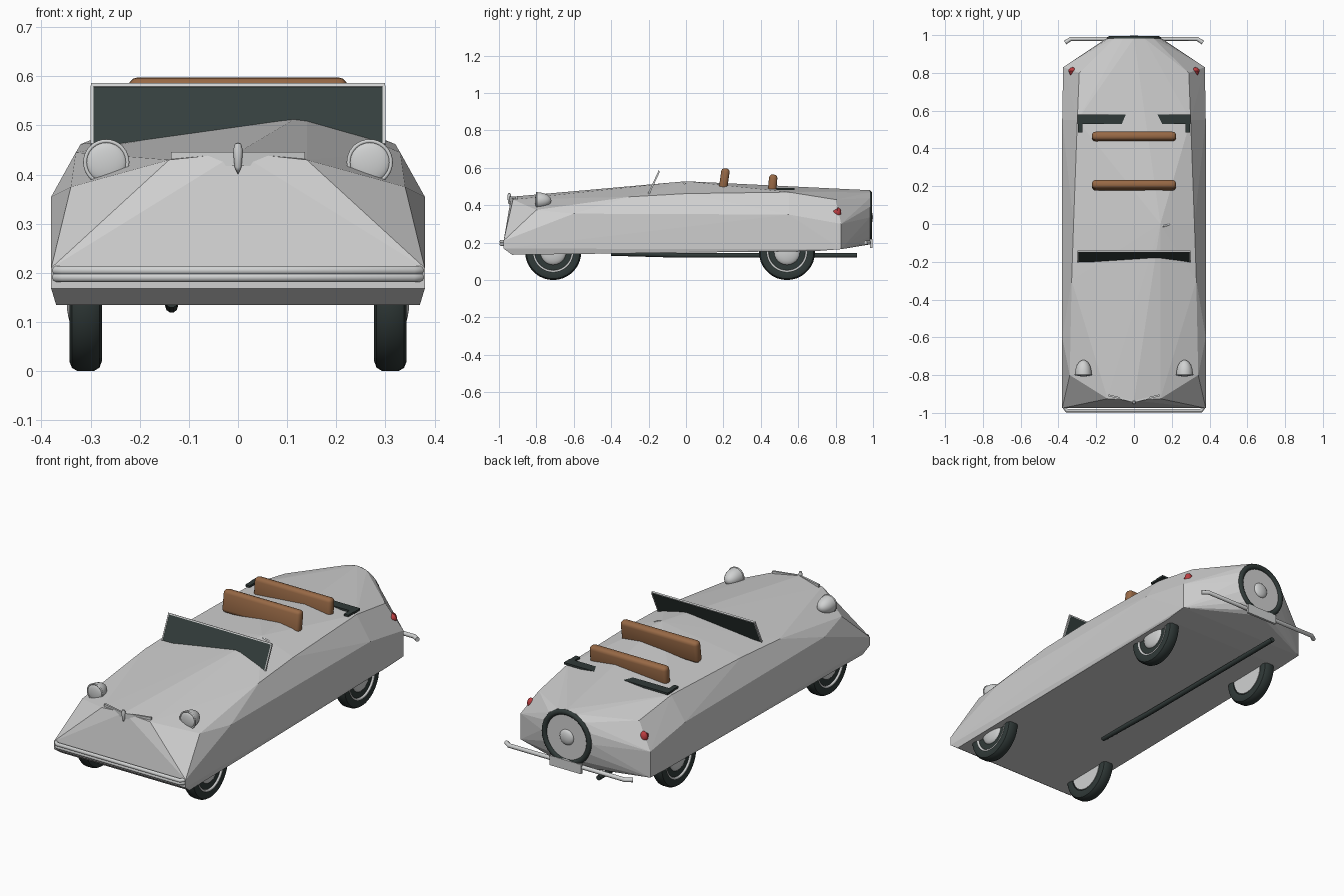
import bpy, bmesh, math
from mathutils import Vector

old = bpy.data.objects.get("Cube")
if old:
    bpy.data.objects.remove(old, do_unlink=True)


def material(name, r, g, b):
    m = bpy.data.materials.new(name)
    m.use_nodes = True
    m.diffuse_color = (r, g, b, 1)
    m.node_tree.nodes["Principled BSDF"].inputs["Base Color"].default_value = (r, g, b, 1)
    return m


PAINT = material("light grey paint", 0.63, 0.63, 0.63)
CHROME = material("pale chrome", 0.63, 0.64, 0.64)
GLASS = material("dark glass", 0.035, 0.05, 0.047)
RUBBER = material("dark rubber", 0.03, 0.042, 0.04)
LEATHER = material("brown leather", 0.31, 0.14, 0.06)
RED = material("red lens", 0.5, 0.045, 0.05)


def finish(name, bm, mat, smooth=True):
    bmesh.ops.recalc_face_normals(bm, faces=bm.faces)
    mesh = bpy.data.meshes.new(name)
    bm.to_mesh(mesh)
    bm.free()
    mesh.materials.append(mat)
    ob = bpy.data.objects.new(name, mesh)
    bpy.context.collection.objects.link(ob)
    if smooth:
        bpy.ops.object.select_all(action="DESELECT")
        bpy.context.view_layer.objects.active = ob
        ob.select_set(True)
        bpy.ops.object.shade_smooth_by_angle(angle=math.radians(35))
    return ob


def box(name, loc, size, mat, bevel=0, tilt=0):
    bm = bmesh.new()
    bmesh.ops.create_cube(bm, size=1)
    bmesh.ops.scale(bm, vec=size, verts=bm.verts)
    if bevel:
        bmesh.ops.bevel(bm, geom=bm.edges[:], offset=bevel, segments=3,
                        profile=0.5, affect="EDGES")
    ob = finish(name, bm, mat, bool(bevel))
    ob.location = loc
    ob.rotation_euler.x = math.radians(tilt)
    return ob


def lathe(name, profile, loc, axis, mat, closed=False, steps=36):
    """Spin (radius, height) points about an axis through loc."""
    bm = bmesh.new()
    vs = [bm.verts.new((r, 0, h)) for r, h in profile]
    for i in range(len(vs) - (0 if closed else 1)):
        bm.edges.new((vs[i], vs[(i + 1) % len(vs)]))
    bmesh.ops.spin(bm, geom=bm.verts[:] + bm.edges[:], cent=(0, 0, 0), axis=(0, 0, 1),
                   angle=math.tau, steps=steps, use_merge=True)
    bmesh.ops.remove_doubles(bm, verts=bm.verts, dist=1e-5)
    ob = finish(name, bm, mat)
    ob.rotation_euler = Vector(axis).to_track_quat("Z", "Y").to_euler()
    ob.location = loc
    return ob


def ring(name, radius, tube, loc, axis, mat, depth=None):
    depth = depth or tube
    prof = [(radius + tube * math.cos(k * math.tau / 12),
             depth * math.sin(k * math.tau / 12)) for k in range(12)]
    return lathe(name, prof, loc, axis, mat, closed=True)


def dome(name, radius, height, loc, axis, mat):
    prof = [(radius * math.cos(k * math.pi / 16), height * math.sin(k * math.pi / 16))
            for k in range(9)]
    return lathe(name, [(0, 0)] + prof, loc, axis, mat, steps=24)


def rod(name, pts, radius, mat):
    cu = bpy.data.curves.new(name, "CURVE")
    cu.dimensions = "3D"
    cu.bevel_depth = radius
    cu.bevel_resolution = 3
    cu.use_fill_caps = True
    sp = cu.splines.new("POLY")
    sp.points.add(len(pts) - 1)
    for p, co in zip(sp.points, pts):
        p.co = (*co, 1)
    cu.materials.append(mat)
    ob = bpy.data.objects.new(name, cu)
    bpy.context.collection.objects.link(ob)
    return ob


# Faceted body shell, wrapped around mirrored key points
half = [(.37, -.93, .135), (.38, -.975, .168), (.38, -.975, .21), (.14, -.925, .43),
        (.34, -.80, .375), (.38, -.60, .355), (.33, -.30, .445), (.32, 0, .462),
        (.30, .55, .47), (.38, .55, .35), (.375, .83, .30), (.375, .83, .165),
        (.29, .80, .43), (.37, .70, .155)]
points = [(s * x, y, z) for x, y, z in half for s in (1, -1)]
points += [(0, -.935, .445), (.14, 0, .528)]
SPARE_Z = .335
for k in range(16):
    a = k * math.tau / 16
    points.append((.145 * math.cos(a), .983, SPARE_Z + .145 * math.sin(a)))
bm = bmesh.new()
for p in points:
    bm.verts.new(p)
hull = bmesh.ops.convex_hull(bm, input=bm.verts[:])
bmesh.ops.delete(bm, geom=[v for v in bm.verts if not v.link_faces], context="VERTS")
finish("body_shell", bm, PAINT, smooth=False)

# Road wheels
TYRE = [(.105, -.028), (.13, -.033), (.143, -.028), (.15, -.016),
        (.15, .016), (.143, .028), (.13, .033), (.105, .028)]
for end, y in (("front", -.71), ("rear", .54)):
    for side, s in (("left", 1), ("right", -1)):
        tag = f"{end}_{side}"
        at = (s * .31, y, .15)
        out = (s, 0, 0)
        lathe(f"tyre_{tag}", TYRE, at, out, RUBBER, closed=True)
        lathe(f"wheel_disc_{tag}", [(0, -.02), (.107, -.02), (.107, .02), (0, .02)],
              at, out, RUBBER)
        ring(f"rim_{tag}", .104, .006, (s * .334, y, .15), out, CHROME)
        dome(f"hub_cap_{tag}", .07, .022, (s * .327, y, .15), out, CHROME)
        lathe(f"inner_disc_{tag}", [(0, 0), (.1, 0), (.1, .006), (0, .006)],
              (s * .289, y, .15), (-s, 0, 0), CHROME)

# Spare wheel at the tail
ring("spare_tyre", .129, .014, (0, .983, SPARE_Z), (0, 1, 0), RUBBER, depth=.012)
dome("spare_hub", .04, .016, (0, .983, SPARE_Z), (0, 1, 0), CHROME)

# Bumpers and number plate
for i, z in enumerate((.191, .205)):
    rod(f"front_bumper_{i}", [(-.37, -.97, z), (-.355, -.988, z),
                              (.355, -.988, z), (.37, -.97, z)], .010, CHROME)
rod("rear_bumper", [(-.365, .96, .20), (-.335, .98, .20),
                    (.335, .98, .20), (.365, .96, .20)], .011, CHROME)
box("number_plate", (0, .99, .195), (.18, .012, .05), CHROME)

# Windscreen
TILT = -25
for name, loc, size, mat in (
        ("windscreen_glass", (0, -.172, .52), (.59, .006, .128), GLASS),
        ("windscreen_top", (0, -.146, .581), (.598, .009, .007), CHROME),
        ("windscreen_left", (.297, -.172, .52), (.006, .009, .13), CHROME),
        ("windscreen_right", (-.297, -.172, .52), (.006, .009, .13), CHROME)):
    box(name, loc, size, mat, tilt=TILT)

# Seat backs
box("front_seat_back", (0, .205, .54), (.445, .045, .115), LEATHER, .018, -8)
box("rear_seat_back", (0, .463, .51), (.445, .045, .108), LEATHER, .018, -5)

# Folded hood edge behind the seats
box("hood_edge", (0, .555, .486), (.60, .05, .010), RUBBER)
for side, s in (("left", 1), ("right", -1)):
    box(f"hood_corner_{side}", (s * .285, .52, .486), (.025, .07, .010), RUBBER)

# Steering wheel rim just breaking the deck
ring("steering_wheel", .07, .005, (.14, .03, .465), (0, .8, .6), CHROME)

# Headlamps and tail lamps
for side, s in (("left", 1), ("right", -1)):
    dome(f"headlamp_{side}", .044, .075, (s * .268, -.795, .425), (0, 1, 0), CHROME)
    dome(f"headlamp_lens_{side}", .041, .010, (s * .268, -.797, .425), (0, -1, 0), CHROME)
    ring(f"headlamp_rim_{side}", .043, .004, (s * .268, -.797, .425), (0, 1, 0), CHROME)
    lamp = dome(f"tail_lamp_{side}", .022, .02, (s * .325, .81, .36), (0, 1, 0), RED)
    lamp.scale = (1, 1.25, 1)
    lathe(f"tail_lamp_body_{side}", [(0, -.035), (.012, -.022), (.022, 0)],
          (s * .325, .81, .36), (0, 1, 0), RED)

# Nose trim: swept bar with a central blade
for side, s in (("left", 1), ("right", -1)):
    bar = box(f"nose_bar_{side}", (s * .067, -.924, .432), (.14, .010, .028), CHROME)
    bar.rotation_euler.z = s * math.radians(14)
lathe("nose_blade", [(0, -.035), (.007, -.02), (.010, .015), (.006, .028), (0, .03)],
      (0, -.945, .435), (0, 0, 1), CHROME, steps=16)

# Exhaust pipe
rod("exhaust_pipe", [(-.135, -.40, .142), (-.135, -.05, .132), (-.135, .915, .132)],
    .013, RUBBER)
